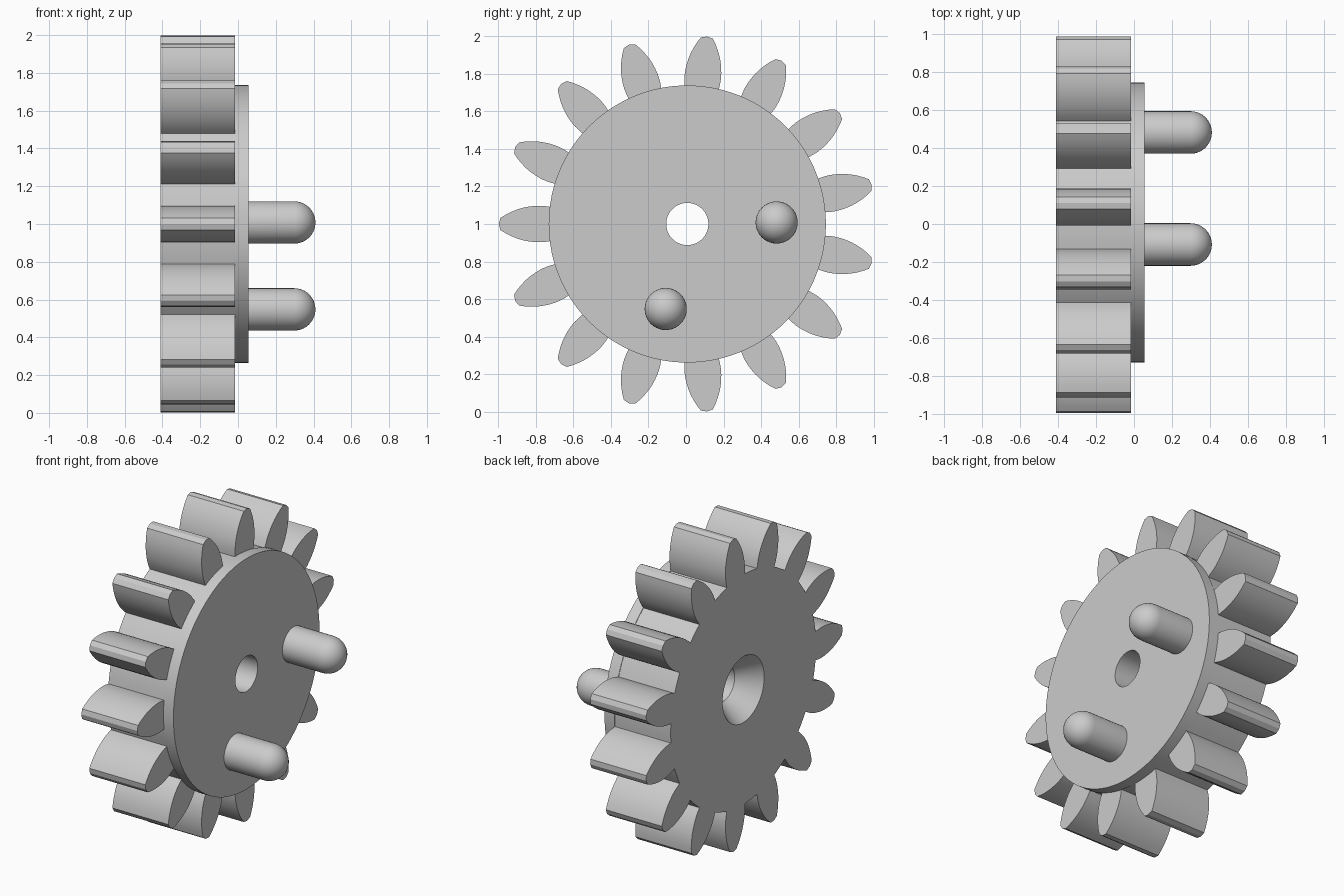
import bpy, bmesh
from math import sin, cos, pi, radians

if "Cube" in bpy.data.objects:
    bpy.data.objects.remove(bpy.data.objects["Cube"], do_unlink=True)

TEETH, SEGS = 15, 90
AXIS_Y, AXIS_Z = 0.007, 1.0
BACK, FACE, PLATE = -0.41, -0.015, 0.055
ROOT_R, PLATE_R, BORE_R, SINK_R, SINK_DEPTH = 0.733, 0.737, 0.112, 0.21, 0.14
PIN_R, PIN_END = 0.112, 0.41

grey = bpy.data.materials.new("light grey")
grey.use_nodes = True
grey.diffuse_color = (0.6, 0.6, 0.6, 1)
grey.node_tree.nodes["Principled BSDF"].inputs["Base Color"].default_value = (0.6, 0.6, 0.6, 1)


def circle(r, segs=SEGS):
    return [(r * cos(2 * pi * i / segs), r * sin(2 * pi * i / segs)) for i in range(segs)]


def add_ring(bm, x, points):
    return [bm.verts.new((x, y, z)) for y, z in points]


def wall(bm, a, b):
    """Join two rings of equal length with quads."""
    n = len(a)
    for i in range(n):
        j = (i + 1) % n
        bm.faces.new((a[i], a[j], b[j], b[i]))


def finish(bm, name, location):
    bmesh.ops.remove_doubles(bm, verts=bm.verts, dist=0.0001)
    bmesh.ops.recalc_face_normals(bm, faces=bm.faces)
    mesh = bpy.data.meshes.new(name)
    bm.to_mesh(mesh)
    bm.free()
    mesh.materials.append(grey)
    obj = bpy.data.objects.new(name, mesh)
    bpy.context.collection.objects.link(obj)
    obj.location = location
    bpy.ops.object.select_all(action="DESELECT")
    obj.select_set(True)
    bpy.context.view_layer.objects.active = obj
    bpy.ops.object.shade_smooth_by_angle(angle=radians(25))


def lathe(name, profile, location, segs=SEGS, closed=False):
    """Turn (x, radius) points around the x axis."""
    bm = bmesh.new()
    rings = [add_ring(bm, x, circle(r, segs)) for x, r in profile]
    for a, b in zip(rings, rings[1:] + rings[:1] if closed else rings[1:]):
        wall(bm, a, b)
    finish(bm, name, location)


# Gear outline: leaf-shaped teeth (radius, half width) joined by root arcs
flank = [(0.728, 0.091), (0.755, 0.095), (0.785, 0.097), (0.815, 0.096), (0.845, 0.092),
         (0.875, 0.086), (0.905, 0.077), (0.935, 0.065), (0.965, 0.050), (0.994, 0.032)]
tooth = [(r, -w) for r, w in flank] + [(1.0025, 0)] + [(r, w) for r, w in reversed(flank)]
outline = []
for k in range(TEETH):
    a = pi + 2 * pi * k / TEETH
    outline += [(r * cos(a) - w * sin(a), r * sin(a) + w * cos(a)) for r, w in tooth]
    for t in (-0.04, 0, 0.04):
        g = a + pi / TEETH + t
        outline.append((ROOT_R * cos(g), ROOT_R * sin(g)))

# Toothed body with a countersunk bore
bm = bmesh.new()
outer = [add_ring(bm, x, outline) for x in (BACK, FACE)]
inner = [add_ring(bm, x, circle(r)) for x, r in
         ((BACK, SINK_R), (BACK + SINK_DEPTH, BORE_R), (FACE, BORE_R))]
wall(bm, *outer)
wall(bm, inner[0], inner[1])
wall(bm, inner[1], inner[2])
for rim, bore in ((outer[0], inner[0]), (outer[1], inner[2])):
    edges = [bm.edges.get((ring[i - 1], ring[i])) for ring in (rim, bore) for i in range(len(ring))]
    bmesh.ops.triangle_fill(bm, edges=edges, use_beauty=True, normal=(1, 0, 0))
finish(bm, "gear_body", (0, AXIS_Y, AXIS_Z))

# Round side plate
lathe("side_plate", [(FACE, BORE_R), (FACE, PLATE_R), (PLATE, PLATE_R), (PLATE, BORE_R)],
      (0, AXIS_Y, AXIS_Z), closed=True)

# Round-ended drive pins
dome = [(PIN_END - PIN_R + PIN_R * sin(i * pi / 20), PIN_R * cos(i * pi / 20)) for i in range(11)]
for name, y, z in (("upper_pin", 0.482, 1.008), ("lower_pin", -0.108, 0.548)):
    lathe(name, [(PLATE - 0.02, PIN_R)] + dome, (0, y, z), segs=40)
